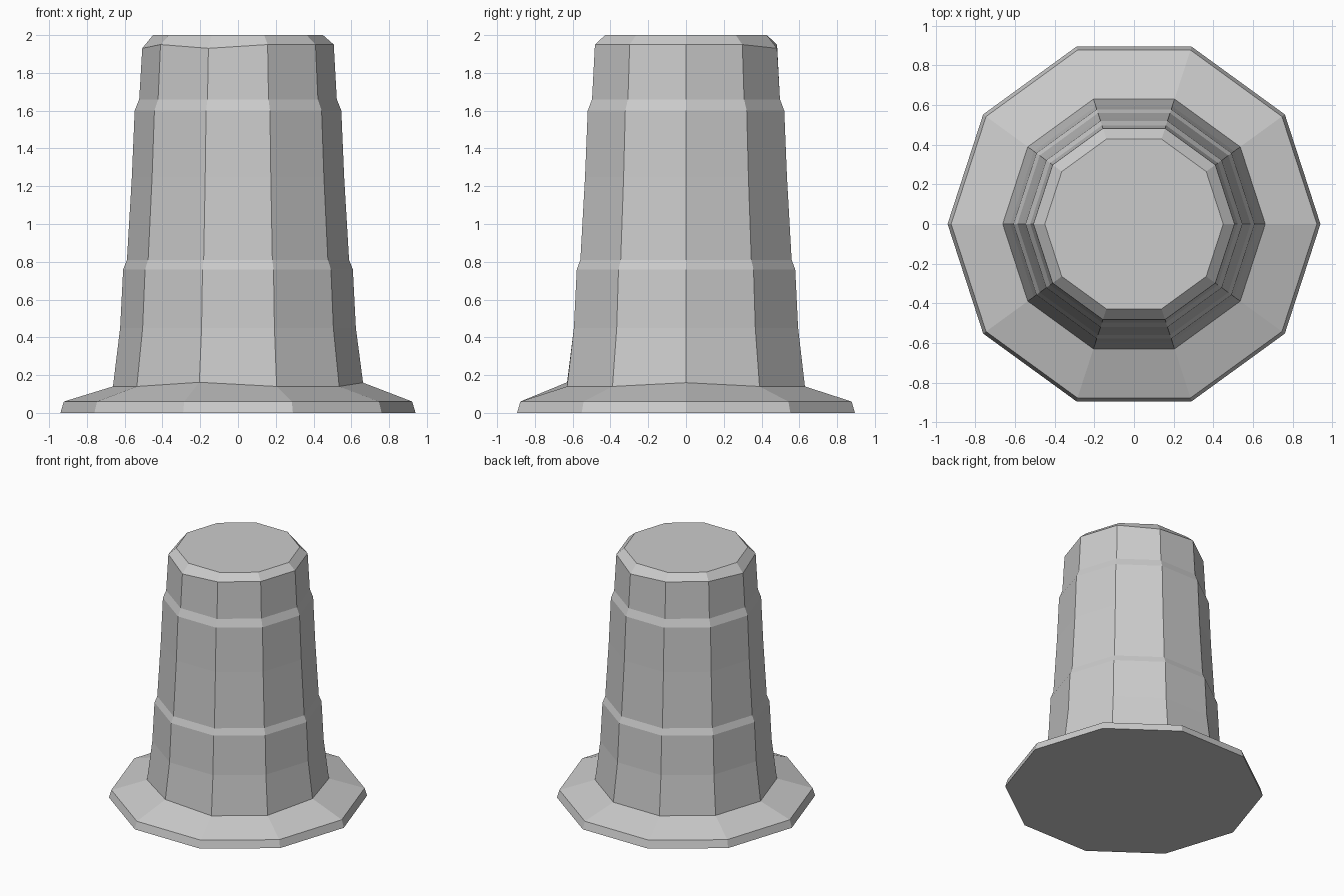
import bpy, bmesh
from math import cos, sin, tau

if "Cube" in bpy.data.objects:
    bpy.data.objects.remove(bpy.data.objects["Cube"])

SIDES = 10

# radius, height of each ring from the foot to the cap
PROFILE = [
    (0.94, 0.0), (0.922, 0.06),          # flared foot
    (0.662, 0.14),                       # bottom of the shaft
    (0.624, 0.45), (0.608, 0.76),        # lower shaft
    (0.588, 0.81), (0.562, 1.25), (0.547, 1.60),  # lower ledge, middle shaft
    (0.523, 1.66), (0.507, 1.95),        # upper ledge, neck
    (0.45, 2.0),                         # bevelled cap
]

# slight hand-made unevenness: ring -> {corner: height change}
UNEVEN = {2: {0: 0.02, 7: 0.022}, 9: {2: -0.02, 5: -0.02, 7: -0.02}}


def lathe(name, profile, sides, uneven):
    bm = bmesh.new()
    rings = []
    for i, (r, z) in enumerate(profile):
        offsets = uneven.get(i, {})
        rings.append([bm.verts.new((r * cos(tau * k / sides),
                                    r * sin(tau * k / sides),
                                    z + offsets.get(k, 0.0)))
                      for k in range(sides)])
    for low, high in zip(rings, rings[1:]):
        for k in range(sides):
            n = (k + 1) % sides
            bm.faces.new((low[k], low[n], high[n], high[k]))
    bm.faces.new(rings[0][::-1])
    bm.faces.new(rings[-1])
    mesh = bpy.data.meshes.new(name)
    bm.to_mesh(mesh)
    bm.free()
    obj = bpy.data.objects.new(name, mesh)
    bpy.context.collection.objects.link(obj)
    return obj


# ten-sided tapered post with flared foot
lathe("tapered_post", PROFILE, SIDES, UNEVEN)
